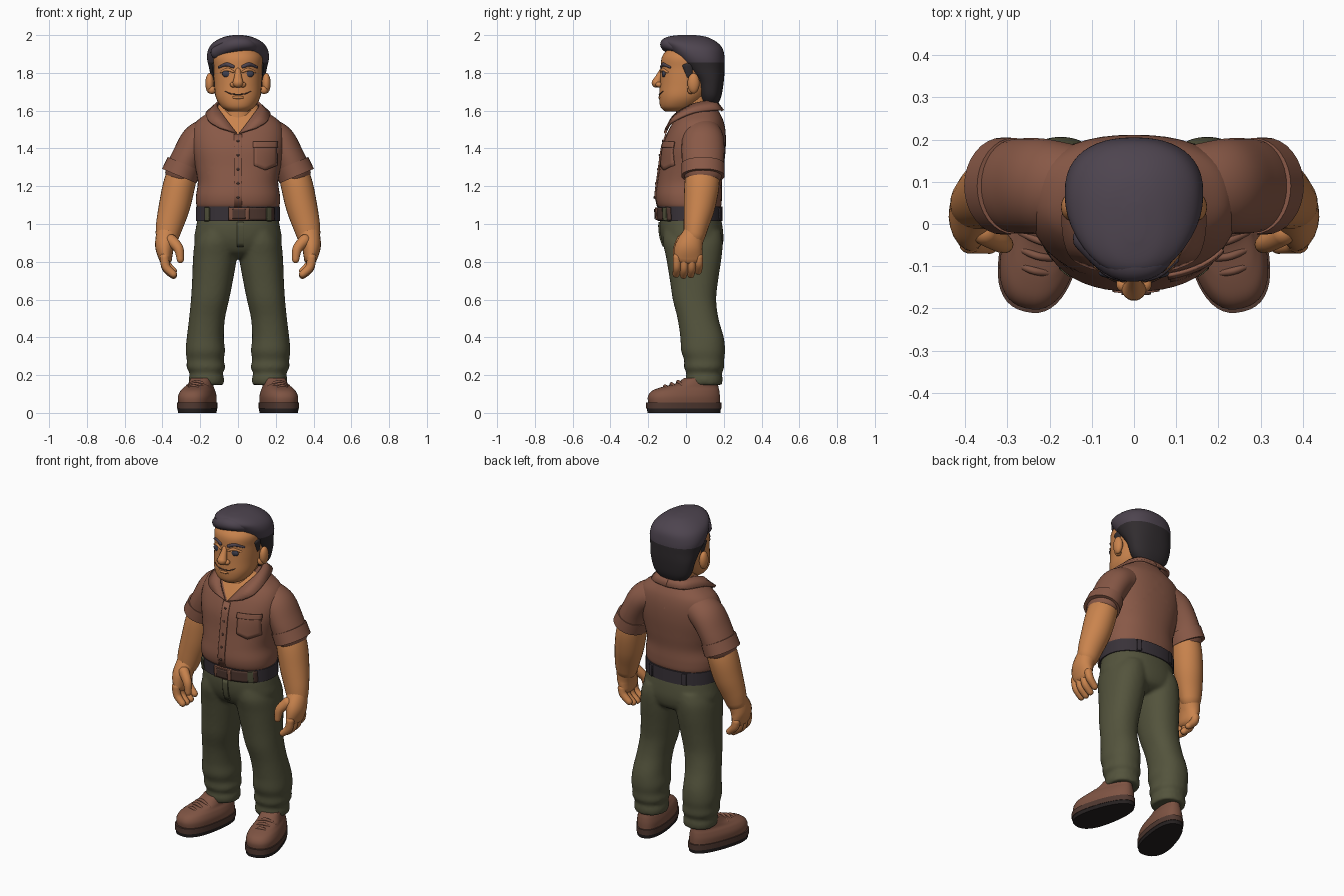
import bpy, bmesh, math
from mathutils import Vector, Matrix
from mathutils.bvhtree import BVHTree

cube = bpy.data.objects.get("Cube")
if cube:
    bpy.data.objects.remove(cube, do_unlink=True)


def material(name, r, g, b):
    m = bpy.data.materials.new(name)
    m.use_nodes = True
    m.diffuse_color = (r, g, b, 1)
    node = next(n for n in m.node_tree.nodes if n.type == 'BSDF_PRINCIPLED')
    node.inputs["Base Color"].default_value = (r, g, b, 1)
    node.inputs["Roughness"].default_value = .8
    return m


SKIN = material("skin", .59, .23, .075)
SHIRT = material("shirt brown", .25, .1, .063)
GREEN = material("trouser green", .088, .088, .046)
HAIR = material("dark hair", .075, .058, .078)
SIDES = material("darker hair sides", .03, .025, .028)
BELT = material("belt black", .04, .032, .04)
LEATHER = material("shoe leather", .21, .088, .056)
SOLE = material("dark brown", .08, .04, .03)
TREAD = material("tread black", .018, .014, .014)
EYE = material("eye grey", .05, .05, .075)


def finish(name, bm, mat, mirror=False, place=None, thick=0):
    """Turn a bmesh into a smooth-shaded object, optionally mirrored or thickened."""
    if place:
        bm.transform(place)
    bmesh.ops.recalc_face_normals(bm, faces=bm.faces)
    mesh = bpy.data.meshes.new(name)
    bm.to_mesh(mesh)
    bm.free()
    mesh.materials.append(mat)
    mesh.shade_smooth()
    mesh.set_sharp_from_angle(angle=math.radians(48))
    ob = bpy.data.objects.new(name, mesh)
    bpy.context.collection.objects.link(ob)
    if thick:
        mod = ob.modifiers.new("thickness", 'SOLIDIFY')
        mod.thickness, mod.offset = thick, 0
    if mirror:
        ob.modifiers.new("mirror", 'MIRROR')
    return ob


def spline(rows, steps=6):
    """Smooth curve through rows of numbers of any width."""
    p = [rows[0], *rows, rows[-1]]
    out = []
    for i in range(1, len(p) - 2):
        for t in (s / steps for s in range(steps)):
            out.append([b + t / 2 * (c - a + t * (2*a - 5*b + 4*c - d + t * (3*(b - c) + d - a)))
                        for a, b, c, d in zip(*p[i - 1:i + 3])])
    return out + [list(rows[-1])]


def grid(rings, closed=True):
    """Bridge rows of points; closed rows become a capped solid."""
    bm = bmesh.new()
    rows = [[bm.verts.new(p) for p in ring] for ring in rings]
    n = len(rows[0])
    for lo, hi in zip(rows, rows[1:]):
        for i in range(n if closed else n - 1):
            j = (i + 1) % n
            bm.faces.new((lo[i], lo[j], hi[j], hi[i]))
    if closed:
        bm.faces.new(rows[0])
        bm.faces.new(rows[-1])
    return bm


def loft(name, rows, mat, power=2.2, taper=0, n=48, steps=6, **kw):
    """Stack of rounded outlines: height, centre x, half width, front y, back y."""
    rings = []
    for z, cx, rx, front, back in spline(rows, steps):
        ring = []
        for i in range(n):
            c, s = math.cos(math.tau * i / n), math.sin(math.tau * i / n)
            c, s = (math.copysign(abs(v) ** (2 / power), v) for v in (c, s))
            ring.append((cx + rx * c * (1 - taper * s),
                         (front + back) / 2 + (back - front) / 2 * s, z))
        rings.append(ring)
    return finish(name, grid(rings), mat, **kw)


def tube(name, rows, mat, n=20, rounded=True, **kw):
    """Limb along a path: x, y, z, radius across, radius along y."""
    pts = spline(rows)
    rings = []

    def ring(centre, t, a, b):
        side = t.cross(Vector((0, 1, 0))).normalized()
        other = side.cross(t).normalized()
        rings.append([centre + side * a * math.cos(math.tau * i / n)
                      + other * b * math.sin(math.tau * i / n) for i in range(n)])

    for k, row in enumerate(pts):
        before, after = pts[max(k - 1, 0)], pts[min(k + 1, len(pts) - 1)]
        t = (Vector(after[:3]) - Vector(before[:3])).normalized()
        c, (a, b) = Vector(row[:3]), row[3:]
        ends = {0: (-80, -55, -28, 0), len(pts) - 1: (0, 28, 55, 80)}
        for angle in ends.get(k, (0,)) if rounded else (0,):
            w = math.radians(angle)
            ring(c + t * min(a, b) * math.sin(w), t, a * math.cos(w), b * math.cos(w))
    return finish(name, grid(rings), mat, **kw)


def ball(name, centre, size, mat, **kw):
    bm = bmesh.new()
    bmesh.ops.create_uvsphere(bm, u_segments=24, v_segments=14, radius=1)
    bm.transform(Matrix.Translation(centre) @ Matrix.Diagonal((*size, 1)))
    return finish(name, bm, mat, **kw)


def two_tone(ob, mat, cuts, rule):
    """Cut along planes, then give faces whose centre passes the rule a second colour."""
    ob.data.materials.append(mat)
    bm = bmesh.new()
    bm.from_mesh(ob.data)
    for point, normal in cuts:
        bmesh.ops.bisect_plane(bm, geom=[*bm.verts, *bm.edges, *bm.faces],
                               plane_co=point, plane_no=normal)
    for f in bm.faces:
        f.material_index = int(rule(f.calc_center_median()))
    bm.to_mesh(ob.data)
    bm.free()


def surface_y(ob, x, z, side=-1):
    """Depth of an object's front (or back) surface at x, z."""
    tree = BVHTree.FromPolygons([v.co for v in ob.data.vertices],
                                [p.vertices for p in ob.data.polygons])
    hit = tree.ray_cast(Vector((x, side, z)), Vector((0, -side, 0)))[0]
    return hit.y if hit else 0


def plate(name, ob, x0, x1, z0, z1, mat, lift=.004, dip=0, side=-1, **kw):
    """Thin plate that follows a surface; dip makes a pointed lower edge."""
    rows = []
    for v in (k / 6 for k in range(7)):
        row = []
        for u in (k / 8 for k in range(9)):
            x = x0 + (x1 - x0) * u
            z = z0 + (z1 - z0) * v - dip * (1 - v) * (1 - abs(2 * u - 1))
            row.append((x, surface_y(ob, x, z, side) + side * lift, z))
        rows.append(row)
    return finish(name, grid(rows, False), mat, thick=.008, **kw)


def face_line(name, ob, rows, mat, depth=.007, **kw):
    """Raised line on the face: x, z, half height."""
    tube(name, [(x, surface_y(ob, x, z), z, r, depth) for x, z, r in rows], mat, n=10, **kw)


# Head, neck and face
head = loft("head", [(1.595, 0, .05, -.11, .02), (1.62, 0, .088, -.135, .05),
                     (1.67, 0, .117, -.142, .1), (1.74, 0, .125, -.138, .14),
                     (1.82, 0, .128, -.133, .16), (1.89, 0, .128, -.125, .16),
                     (1.95, 0, .08, -.07, .12)], SKIN)
loft("neck", [(1.46, 0, .09, -.075, .13), (1.54, 0, .085, -.055, .13),
              (1.68, 0, .085, -.05, .13)], SKIN)
tube("nose", [(0, -.125, 1.815, .014, .014), (0, -.142, 1.78, .02, .018),
              (0, -.155, 1.748, .029, .027)], SKIN)
ball("nostril", (.025, -.143, 1.738), (.017, .018, .015), SKIN, mirror=True)
ball("ear", (.15, .04, 1.745), (.023, .032, .054), SKIN, mirror=True)
ball("ear_lobe", (.138, .025, 1.71), (.02, .018, .022), SKIN, mirror=True)
ball("eye", (.055, -.116, 1.795), (.029, .012, .02), EYE, mirror=True)
face_line("upper_eyelid", head, [(.025, 1.806, .006), (.055, 1.817, .009), (.09, 1.804, .006)],
          SKIN, mirror=True)
face_line("eyebrow", head, [(.025, 1.833, .009), (.06, 1.845, .01), (.1, 1.83, .006)],
          HAIR, mirror=True)
face_line("smile", head, [(-.07, 1.703, .002), (-.04, 1.69, .003), (0, 1.686, .003),
                          (.04, 1.69, .003), (.07, 1.703, .002)], SOLE, depth=.003)
ball("lower_lip", (0, -.135, 1.67), (.035, .012, .009), SKIN)

# Hair: a full cap with darker sides and a swept fringe
hair = loft("hair", [(1.635, 0, .085, .085, .17), (1.68, 0, .12, .07, .188), (1.755, 0, .14, .05, .2),
                     (1.82, 0, .152, -.005, .204), (1.88, 0, .164, -.055, .204),
                     (1.93, 0, .155, -.095, .193), (1.965, 0, .125, -.12, .16),
                     (1.99, 0, .075, -.1, .11), (2, 0, .025, -.04, .05)], HAIR, power=2.3)
two_tone(hair, SIDES, [((0, 0, 1.855), (0, 0, 1))], lambda c: c.z < 1.855)
tube("fringe", [(.08, -.04, 1.94, .03, .035), (.035, -.082, 1.952, .036, .046),
                (-.035, -.085, 1.945, .04, .046), (-.11, -.035, 1.908, .035, .035)], HAIR)
tube("sideburn", [(.126, .01, 1.84, .012, .03), (.125, .018, 1.78, .006, .014)], SIDES, mirror=True)

# Shirt body, with the open neck cut in as skin
torso = loft("shirt", [(1.075, 0, .205, -.13, .175), (1.1, 0, .22, -.152, .187),
                       (1.15, 0, .222, -.16, .19), (1.22, 0, .213, -.152, .19),
                       (1.3, 0, .226, -.14, .2), (1.4, 0, .245, -.127, .21),
                       (1.48, 0, .245, -.1, .21), (1.54, 0, .222, -.068, .2),
                       (1.585, 0, .165, -.04, .18), (1.615, 0, .12, -.02, .16),
                       (1.635, 0, .1, -.01, .15)], SHIRT, power=2.3)
slope, notch = .8, 1.475
two_tone(torso, SKIN, [((0, 0, notch), (way, 0, -slope)) for way in (1, -1)],
         lambda c: c.y < .03 and abs(c.x) < slope * (c.z - notch))

# Collar, placket, buttons and chest pocket
inner = [(.008, -.112, 1.48), (.075, -.065, 1.57), (.112, .03, 1.63), (.08, .13, 1.652), (0, .152, 1.657)]
outer = [(.1, -.102, 1.51), (.155, -.066, 1.545), (.165, .04, 1.59), (.11, .172, 1.605), (0, .195, 1.6)]
finish("collar", grid([spline(inner), spline(outer)], False), SHIRT, mirror=True, thick=.014)
plate("placket", torso, -.022, .022, 1.09, 1.475, SHIRT)
for i in range(5):
    z = 1.14 + i * .075
    ball(f"button_{i}", (0, surface_y(torso, 0, z) - .008, z), (.007, .004, .007), SOLE)
plate("chest_pocket", torso, .085, .205, 1.31, 1.42, SHIRT, dip=.025)
plate("pocket_flap", torso, .08, .21, 1.405, 1.435, SHIRT, lift=.009)

# Sleeves, arms and hands
tube("sleeve", [(.15, .09, 1.475, .09, .1), (.213, .09, 1.44, .09, .112), (.264, .09, 1.36, .084, .113),
                (.298, .09, 1.28, .088, .108)], SHIRT, n=32, mirror=True)
tube("sleeve_cuff", [(.284, .09, 1.318, .095, .114), (.311, .09, 1.254, .099, .115)], SHIRT,
     n=32, rounded=False, mirror=True)
tube("arm", [(.27, .09, 1.34, .072, .08), (.308, .085, 1.22, .084, .092), (.335, .072, 1.1, .083, .084),
             (.361, .055, 1, .073, .068), (.374, .045, .94, .063, .058)], SKIN, n=28, mirror=True)
tube("palm", [(.374, .042, .95, .059, .056), (.388, .016, .88, .051, .073),
              (.384, .01, .82, .036, .076)], SKIN, mirror=True)
for i, finger in enumerate(("index", "middle", "ring", "little")):
    y, drop = -.048 + i * .039, (.006, 0, .004, .022)[i]
    tube(finger + "_finger", [(.39, y, .825, .024, .022), (.38, y, .766 + drop, .023, .022),
                              (.342, y - .004, .728 + drop, .019, .019)], SKIN, n=14, mirror=True)
tube("thumb", [(.355, -.02, .915, .032, .03), (.315, -.044, .87, .026, .024),
               (.305, -.05, .812, .019, .019)], SKIN, n=14, mirror=True)

# Trousers: hips and both legs blended into one skin
hips = loft("trousers", [(.82, 0, .08, -.04, .13), (.85, 0, .19, -.095, .18), (.91, 0, .231, -.128, .198),
                         (.98, 0, .223, -.14, .194), (1.05, 0, .21, -.136, .182)], GREEN)
plate("fly", hips, -.004, .03, .88, 1.01, GREEN, lift=.003)
leg = loft("leg_pattern", [(.96, .105, .1, -.12, .185), (.9, .115, .114, -.122, .194),
                           (.82, .122, .116, -.105, .188), (.7, .135, .108, -.085, .17),
                           (.6, .148, .101, -.07, .16), (.5, .164, .095, -.045, .172),
                           (.4, .173, .098, -.03, .2), (.33, .173, .104, -.026, .207),
                           (.28, .173, .098, -.01, .202), (.24, .17, .102, -.01, .202),
                           (.21, .168, .088, .002, .19), (.18, .167, .094, -.002, .194),
                           (.148, .167, .09, .006, .19)], GREEN)
bm = bmesh.new()
bm.from_mesh(hips.data)
for way in (1, -1):
    bm.from_mesh(leg.data)
    bmesh.ops.scale(bm, vec=(-1, 1, 1), verts=bm.verts)
    if way < 0:
        bmesh.ops.recalc_face_normals(bm, faces=bm.faces)
bm.to_mesh(hips.data)
bm.free()
bpy.data.objects.remove(leg, do_unlink=True)
blend = hips.modifiers.new("blend", 'REMESH')
blend.mode, blend.voxel_size, blend.use_smooth_shade = 'VOXEL', .01, True
soft = hips.modifiers.new("soften", 'SMOOTH')
soft.factor, soft.iterations = .5, 6

# Belt, strap, buckle and loops
belt = loft("belt", [(1.015, 0, .223, -.147, .194), (1.092, 0, .223, -.152, .194)], BELT, steps=1)
plate("belt_strap", belt, .04, .19, 1.02, 1.088, SOLE)
plate("buckle", belt, -.05, .06, 1.008, 1.1, LEATHER, lift=.01)
plate("buckle_middle", belt, -.03, .04, 1.028, 1.08, SOLE, lift=.014)
plate("front_loop", belt, .15, .175, 1.005, 1.1, GREEN, lift=.01, mirror=True)
plate("back_loop", belt, .1, .125, 1.005, 1.1, BELT, lift=.006, side=1, mirror=True)

# Shoes, turned outward
turn = Matrix.Translation((.182, .1, 0)) @ Matrix.Rotation(math.radians(14), 4, 'Z') \
    @ Matrix.Translation((0, -.1, 0))
shoe = dict(mirror=True, place=turn, power=2.4)
loft("shoe_tread", [(0, 0, .088, -.21, .182), (.028, 0, .09, -.214, .186)], TREAD, taper=.14, steps=1, **shoe)
loft("shoe_sole", [(.022, 0, .092, -.217, .188), (.054, 0, .092, -.217, .188)], SOLE,
     taper=.14, steps=1, **shoe)
loft("shoe_upper", [(.045, 0, .086, -.205, .18), (.085, 0, .088, -.208, .18), (.115, 0, .079, -.188, .177),
                    (.135, 0, .067, -.14, .173), (.155, 0, .06, -.06, .168),
                    (.185, 0, .053, -.01, .155)], LEATHER, taper=.14, **shoe)
del shoe["power"]
for i in range(3):
    y, z = -.11 + i * .036, .132 + i * .012
    tube(f"lace_{i}", [(-.055, y, z - .014, .008, .008), (0, y - .008, z + .01, .009, .009),
                       (.055, y, z - .014, .008, .008)], LEATHER, n=8, **shoe)
